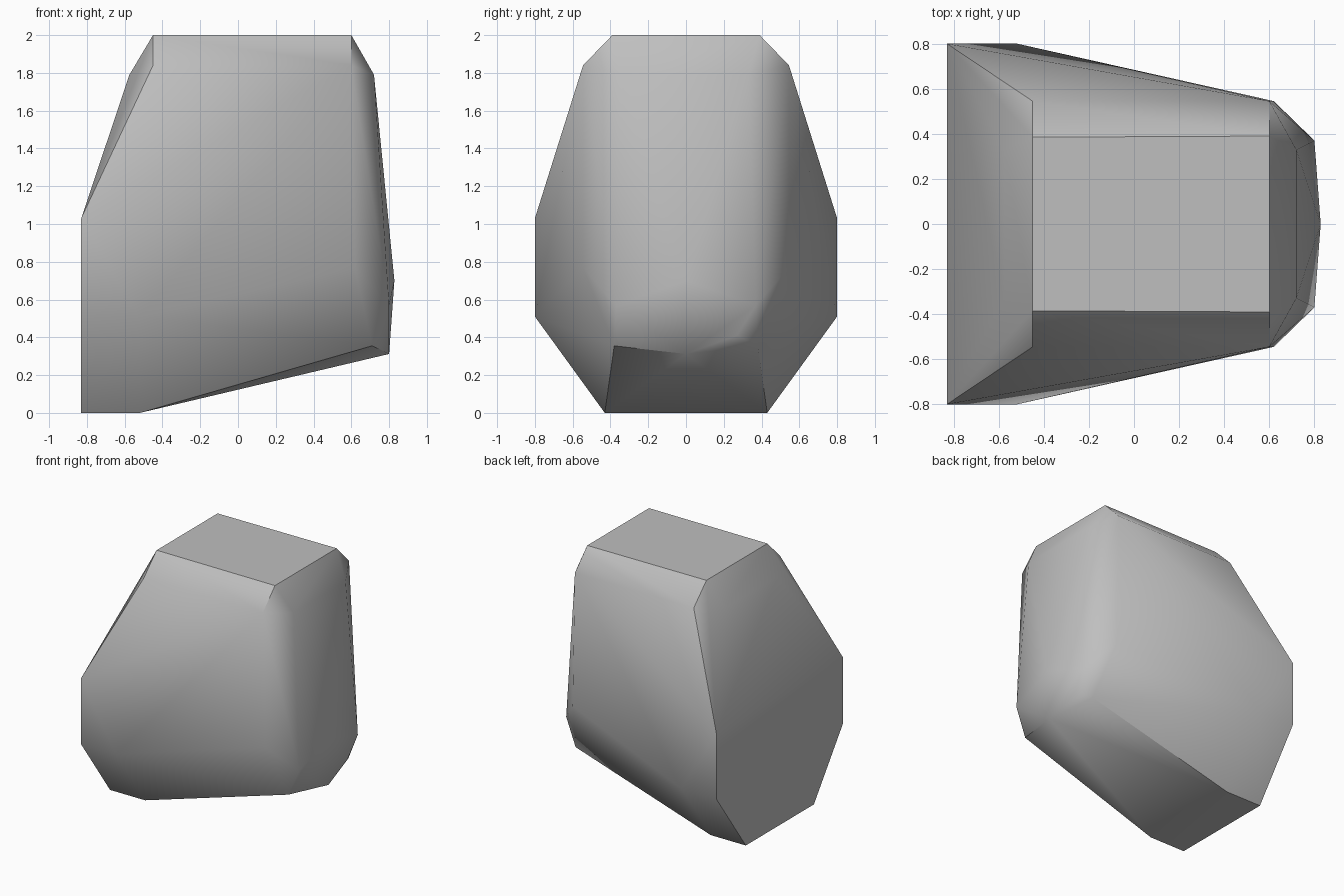
import bpy, bmesh, math

cube = bpy.data.objects.get("Cube")
if cube:
    bpy.data.objects.remove(cube, do_unlink=True)

# Plain stone colour
GREY = (0.52, 0.52, 0.52, 1.0)
stone = bpy.data.materials.new("stone_grey")
stone.use_nodes = True
stone.diffuse_color = GREY
bsdf = stone.node_tree.nodes["Principled BSDF"]
bsdf.inputs["Base Color"].default_value = GREY
bsdf.inputs["Roughness"].default_value = 0.9

# Corners of the back half; each is mirrored to the front
corners = [
    # flat left-hand end and the keel
    (-0.83, 0.80, 1.03), (-0.83, 0.80, 0.51), (-0.83, 0.43, 0),
    (-0.52, 0.80, 0.51), (-0.52, 0.43, 0),
    # crown and shoulders
    (-0.45, 0.385, 2), (0.60, 0.39, 2),
    (-0.45, 0.545, 1.84), (0.60, 0.545, 1.84),
    (-0.575, 0.33, 1.79), (0.72, 0.33, 1.79),
    # rounded end
    (0.62, 0.545, 0.77), (0.80, 0.37, 0.57), (0.71, 0.38, 0.355),
]
# Points on the middle line, and one chipped corner
middle = [(0.828, 0, 0.70), (0.80, 0, 0.312)]
chip = [(0.78, 0.27, 0.41)]

# Rock: convex hull of the mirrored corners
bm = bmesh.new()
for x, y, z in corners:
    for side in (-1, 1):
        bm.verts.new((x, side * y, z))
for point in middle + chip:
    bm.verts.new(point)
hull = bmesh.ops.convex_hull(bm, input=bm.verts[:])
loose = [v for v in bm.verts if not v.link_faces]
bmesh.ops.delete(bm, geom=loose, context='VERTS')
bmesh.ops.dissolve_limit(bm, angle_limit=math.radians(1),
                         verts=bm.verts[:], edges=bm.edges[:])
bmesh.ops.recalc_face_normals(bm, faces=bm.faces[:])

mesh = bpy.data.meshes.new("rock")
bm.to_mesh(mesh)
bm.free()
mesh.materials.append(stone)
rock = bpy.data.objects.new("rock", mesh)
bpy.context.collection.objects.link(rock)

# Soft facets with crisp main edges
bpy.ops.object.select_all(action='DESELECT')
rock.select_set(True)
bpy.context.view_layer.objects.active = rock
bpy.ops.object.shade_smooth_by_angle(angle=math.radians(40))
